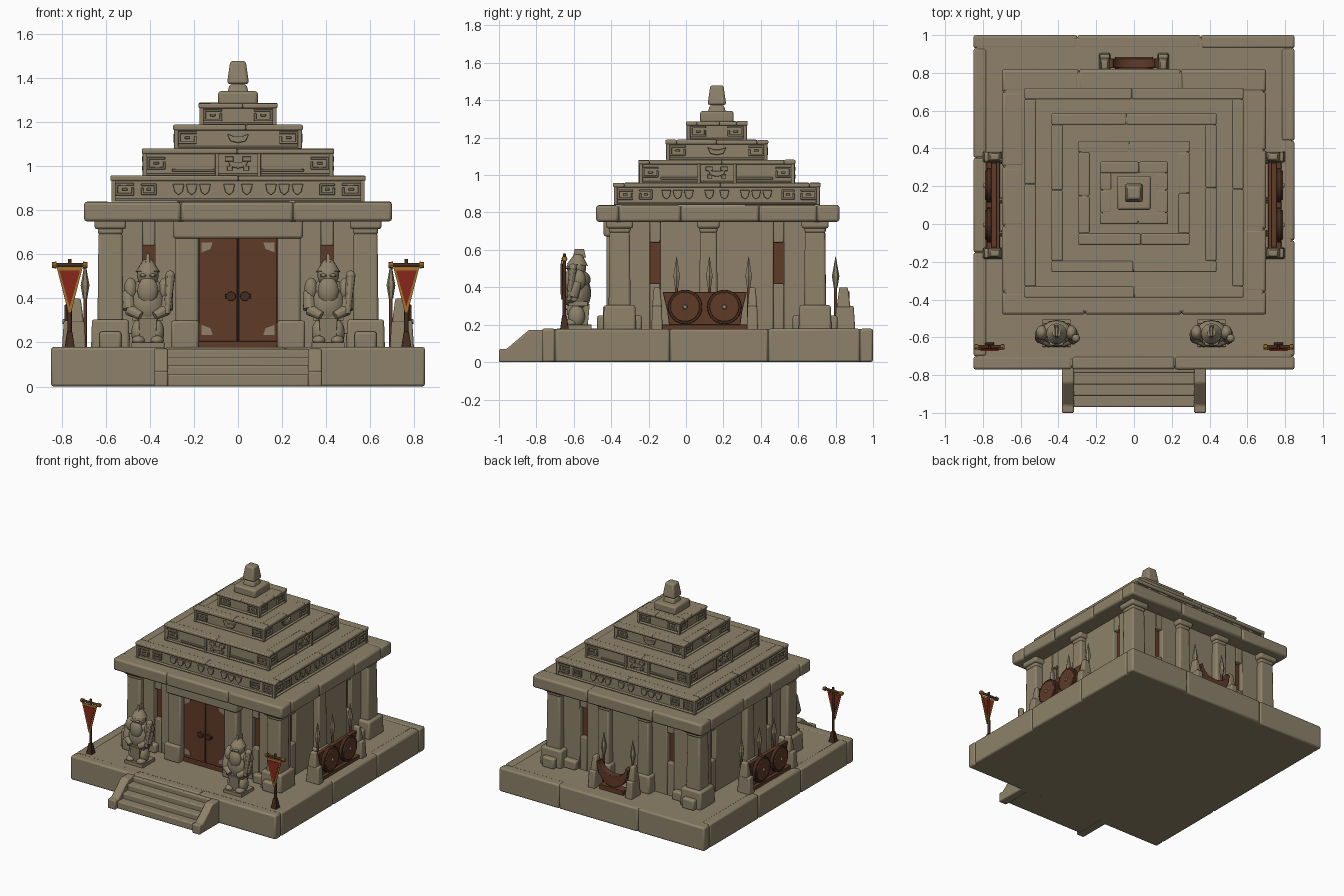
import bpy, bmesh, math, random
from mathutils import Matrix, Vector

if "Cube" in bpy.data.objects:
    bpy.data.objects.remove(bpy.data.objects["Cube"])

random.seed(4)
I4 = Matrix.Identity(4)
CY = 0.165                                   # centre of the building in y


def material(name, rgb):
    m = bpy.data.materials.new(name)
    m.diffuse_color = (*rgb, 1)
    m.use_nodes = True
    m.node_tree.nodes["Principled BSDF"].inputs["Base Color"].default_value = m.diffuse_color
    return m


STONE = material("tan stone", (0.27, 0.222, 0.142))
WOOD = material("brown wood", (0.115, 0.043, 0.022))
DARK = material("dark wood", (0.06, 0.026, 0.014))
RED = material("red cloth", (0.25, 0.02, 0.01))
GOLD = material("gold trim", (0.38, 0.17, 0.025))


class Part:
    """Collects simple solids in one mesh, then bevels and shades it."""
    def __init__(self, name, mat, bevel=0.008):
        self.name, self.mat, self.bevel, self.bm = name, mat, bevel, bmesh.new()

    def box(self, x0, x1, y0, y1, z0, z1, M=I4, top=1.0):
        c = Vector(((x0 + x1) / 2, (y0 + y1) / 2, (z0 + z1) / 2))
        vs = bmesh.ops.create_cube(self.bm, size=1)["verts"]
        for v in vs:
            k = top if v.co.z > 0 else 1
            v.co = M @ (c + Vector((v.co.x * abs(x1 - x0) * k, v.co.y * abs(y1 - y0) * k, v.co.z * (z1 - z0))))

    def prism(self, pts, y0, y1, M=I4):
        a = [self.bm.verts.new(M @ Vector((x, y0, z))) for x, z in pts]
        b = [self.bm.verts.new(M @ Vector((x, y1, z))) for x, z in pts]
        n = len(pts)
        self.bm.faces.new(a)
        self.bm.faces.new(b[::-1])
        for i in range(n):
            self.bm.faces.new((a[i], b[i], b[(i + 1) % n], a[(i + 1) % n]))

    def rod(self, p, q, r0, r1, n=8, M=I4):
        p, q = Vector(p), Vector(q)
        T = Matrix.Translation((p + q) / 2) @ (q - p).to_track_quat('Z', 'Y').to_matrix().to_4x4()
        bmesh.ops.create_cone(self.bm, cap_ends=True, segments=n, radius1=r0, radius2=r1,
                              depth=(q - p).length, matrix=M @ T)

    def ball(self, c, r, M=I4):
        bmesh.ops.create_uvsphere(self.bm, u_segments=14, v_segments=9, radius=1,
                                  matrix=M @ Matrix.Translation(c) @ Matrix.Diagonal((*r, 1)))

    def ring(self, x, y0, y1, z0, z1, w, n):
        """Solid core edged by separate worn stones."""
        self.box(-x + .01, x - .01, y0 + .01, y1 - .01, z0, z1 - .004)
        for a0, a1, along_x in ((-x, x, True), (y0 + w, y1 - w, False)):
            for far in (0, 1):
                cuts = [a0] + [a0 + (a1 - a0) * (i + random.uniform(-.15, .15)) / n for i in range(1, n)] + [a1]
                for p, q in zip(cuts, cuts[1:]):
                    top = z1 - random.uniform(0, .004)
                    if along_x:
                        s = y1 - w if far else y0
                        self.box(p, q, s, s + w, z0, top)
                    else:
                        s = x - w if far else -x
                        self.box(s, s + w, p, q, z0, top)

    def finish(self):
        bmesh.ops.recalc_face_normals(self.bm, faces=self.bm.faces)
        me = bpy.data.meshes.new(self.name)
        self.bm.to_mesh(me)
        ob = bpy.data.objects.new(self.name, me)
        bpy.context.collection.objects.link(ob)
        me.materials.append(self.mat)
        if self.bevel:
            b = ob.modifiers.new("worn edges", 'BEVEL')
            b.width, b.segments, b.limit_method = self.bevel, 2, 'ANGLE'
        bpy.ops.object.select_all(action='DESELECT')
        ob.select_set(True)
        bpy.context.view_layer.objects.active = ob
        bpy.ops.object.shade_smooth_by_angle(angle=math.radians(40))


def side(k):                                  # local -y points out of side k
    return Matrix.Translation((0, CY, 0)) @ Matrix.Rotation(k * math.pi / 2, 4, 'Z')


# Platform and stairs
p = Part("platform", STONE, 0.012)
p.box(-.8, .8, -.72, .95, 0, .172)
p.ring(.85, -.77, 1.0, 0, .18, .07, 3)
p.finish()
p = Part("stairs", STONE, 0.008)
for i, z in enumerate((.055, .095, .135, .17)):
    p.box(-.325, .325, -.97 + i * .06, -.75, 0, z)
R = Matrix.Rotation(math.pi / 2, 4, 'Z')
for s in (-1, 1):
    p.prism([(-1, 0), (-1, .07), (-.96, .07), (-.84, .172), (-.75, .172), (-.75, 0)], s * .318, s * .382, R)
p.finish()

# Walls with slit windows opening on a wooden core
core = Part("window_shutters", WOOD, 0)
core.box(-.54, .54, CY - .50, CY + .50, .17, .74)
core.finish()
w = Part("walls", STONE, 0.006)
for k, wins in enumerate(((-.405, .405), (-.33, .33), (-.36, .36), (-.33, .33))):
    M = side(k)
    half, out = ((.575, .535), (.535, .575))[k % 2]
    a = -half
    for c in wins:
        w.box(a, c - .028, -out, -out + .06, .17, .76, M)
        w.box(c - .028, c + .028, -out, -out + .06, .17, .42, M)
        w.box(c - .028, c + .028, -out, -out + .06, .64, .76, M)
        a = c + .028
    w.box(a, half, -out, -out + .06, .17, .76, M)
w.finish()

# Columns with bases and capitals
c = Part("columns", STONE, 0.012)


def column(x, y, r, base):
    c.box(x - r, x + r, y - r, y + r, .17, .70, top=.9)
    c.box(x - r * .95, x + r * .95, y - r * .95, y + r * .95, .69, .725)
    c.box(x - r * 1.2, x + r * 1.2, y - r * 1.2, y + r * 1.2, .715, .76)
    c.box(x - base, x + base, y - base, y + base, .17, .305, top=.95)


for sx in (-1, 1):
    for y in (-.355, .69):
        column(sx * .58, y, .06, .088)
        c.box(sx * .40, sx * .53, y - .05, y + .05, .17, .24)
        c.box(sx * .53, sx * .63, y - (.0 if y > 0 else -.0) - .12, y + .12, .17, .25)
    column(sx * .575, .12, .05, .065)
    column(sx * .165, .70, .05, .068)
c.finish()

# Doorway: jambs, lintel, double door with fittings
d = Part("door_frame", STONE, 0.012)
for s in (-1, 1):
    d.box(s * .18, s * .285, -.425, -.35, .17, .70)
    d.box(s * .178, s * .305, -.445, -.35, .17, .30)
d.box(-.295, .295, -.44, -.35, .672, .76)
d.finish()
d = Part("doors", WOOD, 0.005)
d.box(-.178, .178, -.395, -.35, .172, .205)
for s in (-1, 1):
    d.box(s * .004, s * .178, -.39, -.35, .205, .675)
d.finish()
d = Part("door_rings", DARK, 0.002)
d.box(-.004, .004, -.388, -.36, .205, .67)
for s in (-1, 1):
    d.rod((s * .032, -.405, .41), (s * .032, -.385, .41), .022, .022, 12)
    d.box(s * .02, s * .06, -.40, -.385, .40, .42)
d.finish()
d = Part("door_corner_plates", STONE, 0)
for s in (-1, 1):
    for z, dz in ((.235, 1), (.655, -1)):
        d.prism([(s * .165, z), (s * .115, z), (s * .125, z + dz * .03), (s * .165, z + dz * .045)], -.396, -.388)
d.finish()

# Stepped roof
r = Part("eaves", STONE, 0.014)
r.ring(.70, -.48, .82, .75, .842, .12, 3)
r.finish()
tiers = ((.58, .555, .84, .96), (.437, .42, .955, 1.083), (.295, .275, 1.08, 1.19), (.18, .165, 1.185, 1.29))
t = Part("roof_tiers", STONE, 0.007)
g = Part("roof_carvings", STONE, 0.003)


def hook(M, u, s, z, o, wd, h):               # square spiral carving
    b, y0, y1 = .011, -o - .010, -o + .012
    g.box(u - wd, u + wd, y0, y1, z + h - b, z + h, M)
    g.box(u + s * wd, u + s * (wd - b), y0, y1, z - h, z + h, M)
    g.box(u - wd, u + wd, y0, y1, z - h, z - h + b, M)
    g.box(u - s * wd, u - s * (wd - b), y0, y1, z - h, z + h * .3, M)
    g.box(u - s * wd * .3, u + s * wd * .3, y0, y1, z - b * .5, z + b * .5, M)


for i, (hx, hy, z0, z1) in enumerate(tiers):
    t.box(-hx + .016, hx - .016, CY - hy + .016, CY + hy - .016, z0, z1 - .01)
    t.ring(hx, CY - hy, CY + hy, z1 - .026, z1, .06, 2)
    t.box(-hx + .004, hx - .004, CY - hy + .004, CY + hy - .004, z0, z0 + .014)
    zc = (z0 + z1) / 2 - .004
    for k in range(4):
        M = side(k)
        half, o = ((hx, hy), (hy, hx))[k % 2]
        o -= .014
        for s in (-1, 1):
            hook(M, s * (half - .065), s, zc, o, .042, .028)
            g.box(s * (half - .004), s * (half - .018), -o - .010, -o + .01, z0, z1 - .01, M)
            if i == 0:
                hook(M, s * (half - .175), -s, zc, o, .035, .026)
                for u in (.04, .15, .21, .27):          # row of teeth
                    g.prism([(s * u - .026, zc + .024), (s * u + .026, zc + .024), (s * u + .018, zc - .012),
                             (s * u, zc - .026), (s * u - .018, zc - .012)], -o - .01, -o + .01, M)
            if i == 1:                                  # long raised panels beside the mask
                g.box(s * .10, s * .30, -o - .008, -o + .01, zc - .038, zc - .026, M)
                g.box(s * .088, s * .104, -o - .012, -o + .01, z0, z1 - .01, M)
                g.box(s * .02, s * .06, -o - .014, -o + .01, zc + .008, zc + .03, M)
                g.box(s * .025, s * .05, -o - .014, -o + .01, zc - .034, zc - .012, M)
        if i in (1, 2):
            g.prism([(-.05, zc + .018), (-.02, zc + .006), (.02, zc + .006), (.05, zc + .018), (.035, zc - .016),
                     (0, zc - .024), (-.035, zc - .016)], -o - .012, -o + .01, M)
t.finish()
g.finish()
f = Part("roof_finial", STONE, 0.012)
f.box(-.09, .09, CY - .09, CY + .09, 1.28, 1.342)
f.box(-.05, .05, CY - .05, CY + .05, 1.33, 1.375, top=.75)
f.box(-.05, .05, CY - .05, CY + .05, 1.375, 1.48, top=.7)
f.finish()

# Guardian statues, both holding the weapon on the same side
for name, x in (("left", -.41), ("right", .41)):
    M = Matrix.Translation((x, -.575, 0))
    s = Part(name + "_guardian", STONE, 0.006)
    s.box(-.075, .075, -.075, .07, .17, .20, M)
    s.box(-.035, .035, -.055, .05, .20, .31, M, 1.2)
    for e in (-1, 1):
        s.ball((e * .042, -.01, .245), (.034, .045, .06), M)
        s.ball((e * .042, -.04, .21), (.032, .04, .022), M)
        s.ball((e * .078, 0, .44), (.032, .04, .055), M)
        s.rod((e * .09, -.005, .43), (e * .085, -.03, .35), .026, .03, 10, M)
        s.rod((e * .085, -.03, .35), (e * .03, -.06, .32), .028, .02, 10, M)
        s.ball((e * .022, -.058, .505), (.016, .012, .008), M)
    s.ball((0, 0, .37), (.082, .068, .10), M)
    s.ball((0, .01, .44), (.078, .055, .05), M)
    s.ball((0, -.045, .435), (.048, .03, .065), M)        # beard
    s.ball((0, -.01, .505), (.05, .052, .055), M)
    s.rod((0, -.005, .52), (0, 0, .575), .056, .022, 12, M)  # helmet
    s.box(-.01, .01, -.03, .04, .56, .605, M, .7)
    s.box(-.07, .07, -.055, .05, .30, .325, M)
    s.rod((.088, -.05, .33), (.102, -.03, .50), .014, .022, 8, M)  # club
    s.ball((.102, -.03, .505), (.022, .022, .022), M)
    s.finish()

# Banners
pole, trim, cloth = Part("banner_poles", DARK, 0.003), Part("banner_trim", GOLD, 0), Part("banner_cloth", RED, 0)
for s in (-1, 1):
    M = Matrix.Translation((s * .765, -.65, 0))
    pole.rod((0, 0, .17), (0, 0, .58), .011, .009, 8, M)
    pole.box(-.024, .024, -.024, .024, .17, .25, M, .5)
    pole.rod((-.075, 0, .552), (.075, 0, .552), .010, .010, 8, M)
    for e in (-1, 1):
        trim.rod((e * .06, 0, .552), (e * .08, 0, .552), .016, .013, 8, M)
    trim.prism([(-.06, .545), (.06, .545), (.006, .335), (-.006, .335)], -.018, -.011, M)
    cloth.prism([(-.047, .528), (.047, .528), (0, .362)], -.022, -.007, M)
for q in (pole, trim, cloth):
    q.finish()

# Weapon racks on both flanks and at the back
post, rack, boss = Part("rack_posts", STONE, 0.008), Part("wooden_racks", WOOD, 0.004), Part("shield_rims", DARK, 0.003)
tips = Part("spear_tips", STONE, 0)


def spear(u, y, M):
    rack.rod((u, y, .17), (u, y, .45), .009, .009, 8, M)
    tips.rod((u, y, .40), (u, y, .46), .010, .020, 6, M)
    tips.rod((u, y, .46), (u, y, .565), .020, .001, 6, M)


def ends(u, M):
    for e in (-1, 1):
        post.box(e * u - .03, e * u + .03, -.055, .055, .17, .30, M, .85)
        post.box(e * u - .027, e * u + .027, -.03, .045, .29, .40, M, .6)


for k in (1, 3):
    M = Matrix.Translation(((2 - k) * .745, .10, 0)) @ Matrix.Rotation(k * math.pi / 2, 4, 'Z')
    f = 2 - k                                     # mirrors the layout along the wall
    ends(.255, M)
    rack.prism([(-.225, .375), (.225, .375), (.20, .27), (.19, .19), (-.19, .19), (-.20, .27)], -.012, .02, M)
    rack.box(-.23, .23, -.035, .035, .17, .20, M)
    for u in (-.105, .105):
        boss.rod((u, -.036, .295), (u, -.01, .295), .092, .092, 24, M)
        rack.rod((u, -.043, .295), (u, -.01, .295), .078, .082, 24, M)
        tips.rod((u, -.052, .295), (u, -.03, .295), .010, .018, 12, M)
    for u in (-.15, .025, .235):
        spear(f * u, .05, M)
M = Matrix.Translation((0, .85, 0)) @ Matrix.Rotation(math.pi, 4, 'Z')
ends(.155, M)
rack.box(-.10, .10, -.035, .03, .17, .21, M)
arc = [math.pi * (1 + i / 12) for i in range(13)]       # crescent horn
rack.prism([(.13 * math.cos(a), .37 + .16 * math.sin(a)) for a in arc] +
           [(.11 * math.cos(a), .38 + .085 * math.sin(a)) for a in arc[::-1]], -.025, .025, M)
for u in (-.12, .12):
    spear(u, .05, M)
for q in (post, rack, boss, tips):
    q.finish()
